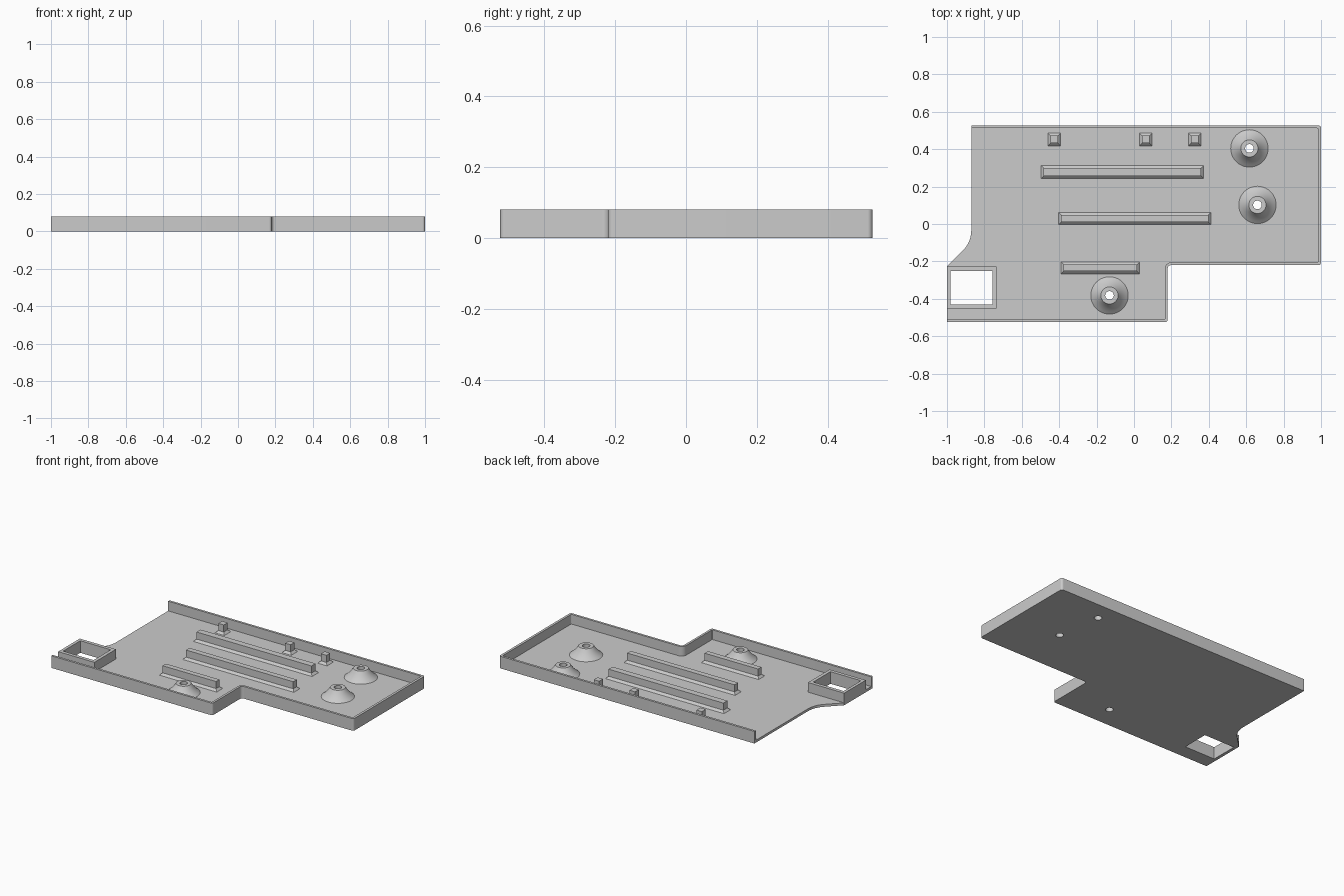
import bpy
import bmesh
import math
from mathutils import Vector

if "Cube" in bpy.data.objects:
    bpy.data.objects.remove(bpy.data.objects["Cube"], do_unlink=True)

HEIGHT, FLOOR, TOP = 0.08, 0.016, 0.077

grey = bpy.data.materials.new("light grey plastic")
grey.use_nodes = True
grey.diffuse_color = (0.6, 0.6, 0.6, 1)
grey.node_tree.nodes["Principled BSDF"].inputs["Base Color"].default_value = (0.6, 0.6, 0.6, 1)


def finish(name, bm):
    bmesh.ops.recalc_face_normals(bm, faces=bm.faces)
    mesh = bpy.data.meshes.new(name)
    bm.to_mesh(mesh)
    bm.free()
    mesh.materials.append(grey)
    obj = bpy.data.objects.new(name, mesh)
    bpy.context.collection.objects.link(obj)
    return obj


def rounded(corners, steps=6):
    """Turn (x, y, radius) corners into a filleted outline."""
    points = []
    for i, (x, y, r) in enumerate(corners):
        p = Vector((x, y))
        if r == 0:
            points.append(p)
            continue
        a = (Vector(corners[i - 1][:2]) - p).normalized()
        b = (Vector(corners[(i + 1) % len(corners)][:2]) - p).normalized()
        half = a.angle(b) / 2
        centre = p + (a + b).normalized() * r / math.sin(half)
        start = p + a * r / math.tan(half) - centre
        end = p + b * r / math.tan(half) - centre
        for k in range(steps + 1):
            points.append(centre + start.lerp(end, k / steps).normalized() * r)
    return points


def prism(name, outline, z0, z1):
    """Closed solid with the outline as its floor and ceiling."""
    bm = bmesh.new()
    low = [bm.verts.new((p[0], p[1], z0)) for p in outline]
    high = [bm.verts.new((p[0], p[1], z1)) for p in outline]
    bm.faces.new(low[::-1])
    bm.faces.new(high)
    for i in range(len(low)):
        bm.faces.new((low[i - 1], low[i], high[i], high[i - 1]))
    return finish(name, bm)


def rect(x0, x1, y0, y1):
    return [(x0, y0), (x1, y0), (x1, y1), (x0, y1)]


def cut(target, cutter):
    mod = target.modifiers.new("cut", "BOOLEAN")
    mod.operation, mod.solver, mod.object = "DIFFERENCE", "EXACT", cutter
    bpy.context.view_layer.objects.active = target
    bpy.ops.object.modifier_apply(modifier=mod.name)
    bpy.data.objects.remove(cutter, do_unlink=True)


def smooth(obj, angle):
    bpy.ops.object.select_all(action="DESELECT")
    obj.select_set(True)
    bpy.context.view_layer.objects.active = obj
    bpy.ops.object.shade_smooth_by_angle(angle=math.radians(angle))


def skirted_block(name, x0, x1, y0, y1, skirt=0.014):
    """Upright block with a sloped skirt where it meets the floor."""
    bm = bmesh.new()
    rings = []
    for inset, z in ((0, FLOOR), (skirt, FLOOR + skirt), (skirt, TOP)):
        loop = rect(x0 + inset, x1 - inset, y0 + inset, y1 - inset)
        rings.append([bm.verts.new((x, y, z)) for x, y in loop])
    for low, high in zip(rings, rings[1:]):
        for i in range(4):
            j = (i + 1) % 4
            bm.faces.new((low[i], low[j], high[j], high[i]))
    bm.faces.new(rings[-1])
    bm.faces.new(rings[0][::-1])
    return finish(name, bm)


def lathe(name, cx, cy, profile, sides=40):
    bm = bmesh.new()
    verts = [bm.verts.new((cx + r, cy, z)) for r, z in profile]
    edges = [bm.edges.new(pair) for pair in zip(verts, verts[1:])]
    bmesh.ops.spin(bm, geom=verts + edges, cent=(cx, cy, 0), axis=(0, 0, 1),
                   angle=math.tau, steps=sides)
    bmesh.ops.remove_doubles(bm, verts=bm.verts, dist=0.0001)
    return finish(name, bm)


# Tray body: full-height outline, hollowed by an open-sided pocket
tray = prism("tray", rounded([
    (-1, -0.525, 0), (0.18, -0.525, 0.014), (0.18, -0.22, 0.018), (1, -0.22, 0.014),
    (1, 0.527, 0.014), (-0.87, 0.527, 0), (-0.87, -0.097, 0.15), (-1, -0.227, 0)]), 0, HEIGHT)
pocket = prism("pocket_cutter", rounded([
    (-1.1, -0.51, 0), (0.165, -0.51, 0.004), (0.165, -0.205, 0.034), (0.984, -0.205, 0.006),
    (0.984, 0.512, 0.006), (-1.1, 0.512, 0), (-1.1, -0.227, 0), (-0.735, -0.227, 0),
    (-0.735, -0.453, 0), (-1.1, -0.453, 0)]), FLOOR, 0.2)
cut(tray, pocket)

# Square window through the corner frame
cut(tray, prism("window_cutter", rect(-0.98, -0.757, -0.43, -0.25), -0.1, 0.2))

# Screw bosses with flared sides, each bored through the floor
BORE = 0.023
for n, (x, y) in enumerate([(0.617, 0.404), (0.66, 0.102), (-0.131, -0.382)], 1):
    circle = [(x + BORE * math.cos(math.tau * k / 40), y + BORE * math.sin(math.tau * k / 40))
              for k in range(40)]
    cut(tray, prism("bore_cutter", circle, -0.1, 0.2))
    boss = lathe(f"screw_boss_{n}", x, y, [
        (0.1, FLOOR), (0.085, 0.028), (0.071, 0.042), (0.058, 0.058),
        (0.046, TOP), (BORE, TOP), (BORE, FLOOR)])
    smooth(boss, 30)
smooth(tray, 25)

# Long support ribs
for name, box in (("back_rib", (-0.497, 0.372, 0.243, 0.313)),
                  ("middle_rib", (-0.403, 0.411, -0.003, 0.062)),
                  ("front_rib", (-0.39, 0.03, -0.266, -0.203))):
    skirted_block(name, *box)

# Small locating posts along the back wall
for n, x in enumerate((-0.427, 0.063, 0.325), 1):
    skirted_block(f"locating_post_{n}", x - 0.034, x + 0.034, 0.418, 0.486)
